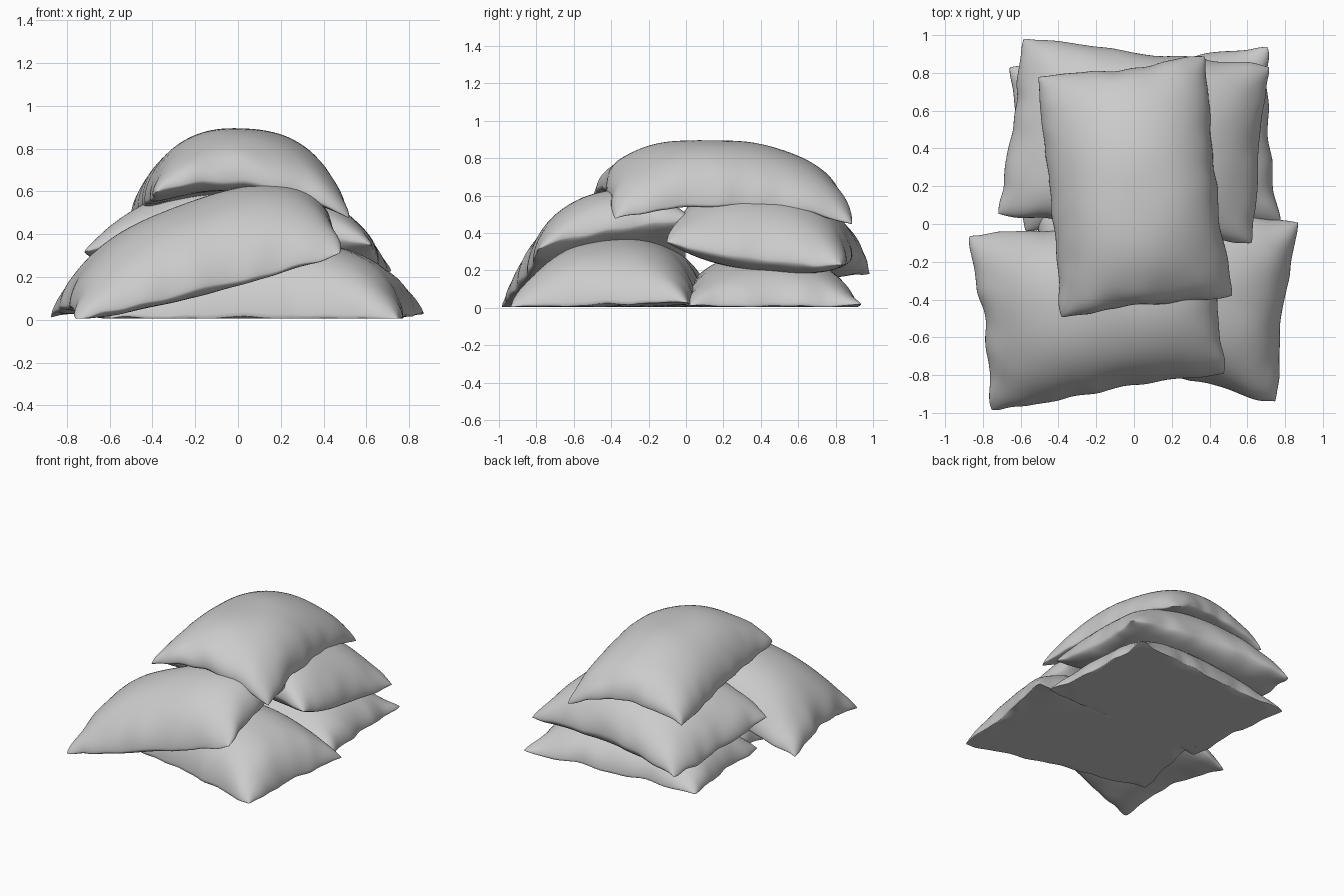
import bpy, bmesh, math
from mathutils import Vector, noise

if "Cube" in bpy.data.objects:
    bpy.data.objects.remove(bpy.data.objects["Cube"])

N = 48  # grid cells per side of a bag


def bag(name, corners, arch_u, arch_v, top, bottom, seed, soft=0.55, tilt=0, pinch=0.05):
    """Stuffed bag: two puffed sheets sharing one seam.
    corners: front-left, front-right, back-right, back-left."""
    a, b, c, d = [Vector(p) for p in corners]
    bm = bmesh.new()

    def point(i, j, depth):
        u = math.sin((2 * i / N - 1) * math.pi / 2)
        v = math.sin((2 * j / N - 1) * math.pi / 2)
        fu, fv = 1 - u * u, 1 - v * v
        # seam sides drawn in between the corners, corners rounded
        r = 1.025 - 0.03 * (u * v) ** 8
        pu = u * r * (1 - pinch * u * u * fv)
        pv = v * r * (1 - pinch * v * v * fu)
        s, t = (pu + 1) / 2, (pv + 1) / 2
        p = a.lerp(b, s).lerp(d.lerp(c, s), t)
        puff = max((1 - abs(u) ** 2.4) * (1 - abs(v) ** 2.4), 0) ** soft
        p.z += arch_u * fu + arch_v * fv + tilt * u * fv + depth * puff
        # cloth wrinkles, strongest at the seam
        edge = max(abs(u), abs(v)) ** 6
        q = Vector((p.x, p.y, seed * 3.7))
        p += noise.noise_vector(q * 7) * 0.018 * edge
        p.z += noise.noise(q * 3) * 0.01 * puff
        p.z = max(p.z, 0.005)
        return p

    def sheet(depth, shared=None):
        g = {}
        for i in range(N + 1):
            for j in range(N + 1):
                rim = i in (0, N) or j in (0, N)
                g[i, j] = shared[i, j] if shared and rim else bm.verts.new(point(i, j, depth))
        for i in range(N):
            for j in range(N):
                f = [g[i, j], g[i + 1, j], g[i + 1, j + 1], g[i, j + 1]]
                bm.faces.new(f[::-1] if shared else f)
        return g

    sheet(-bottom, sheet(top))
    for f in bm.faces:
        f.smooth = True
    me = bpy.data.meshes.new(name)
    bm.to_mesh(me)
    bm.free()
    ob = bpy.data.objects.new(name, me)
    bpy.context.collection.objects.link(ob)
    return ob


# Ground layer, flat undersides
bag("bottom_front_bag",
    [(-.60, -.61, .01), (.75, -.95, .01), (.87, .01, .03), (-.49, .17, .01)],
    0, 0, .36, .02, 1)
bag("bottom_back_bag",
    [(-.58, -.03, .01), (.77, .01, .01), (.70, .93, .01), (-.66, .82, .01)],
    0, 0, .28, .02, 2)

# Middle layer
bag("middle_back_bag",
    [(-.72, .05, .32), (.63, -.11, .34), (.72, .84, .22), (-.59, .99, .19)],
    .08, -.02, .30, .14, 3)
bag("leaning_front_bag",
    [(-.75, -.99, .0), (.48, -.79, .31), (.42, .05, .45), (-.87, -.06, .01)],
    .0, .06, .31, .10, 4)

# Top bag, draped over the pile
bag("top_bag",
    [(-.38, -.50, .59), (.52, -.38, .48), (.37, .89, .45), (-.52, .78, .47)],
    .11, .06, .23, .08, 5, soft=.45, tilt=.035)
